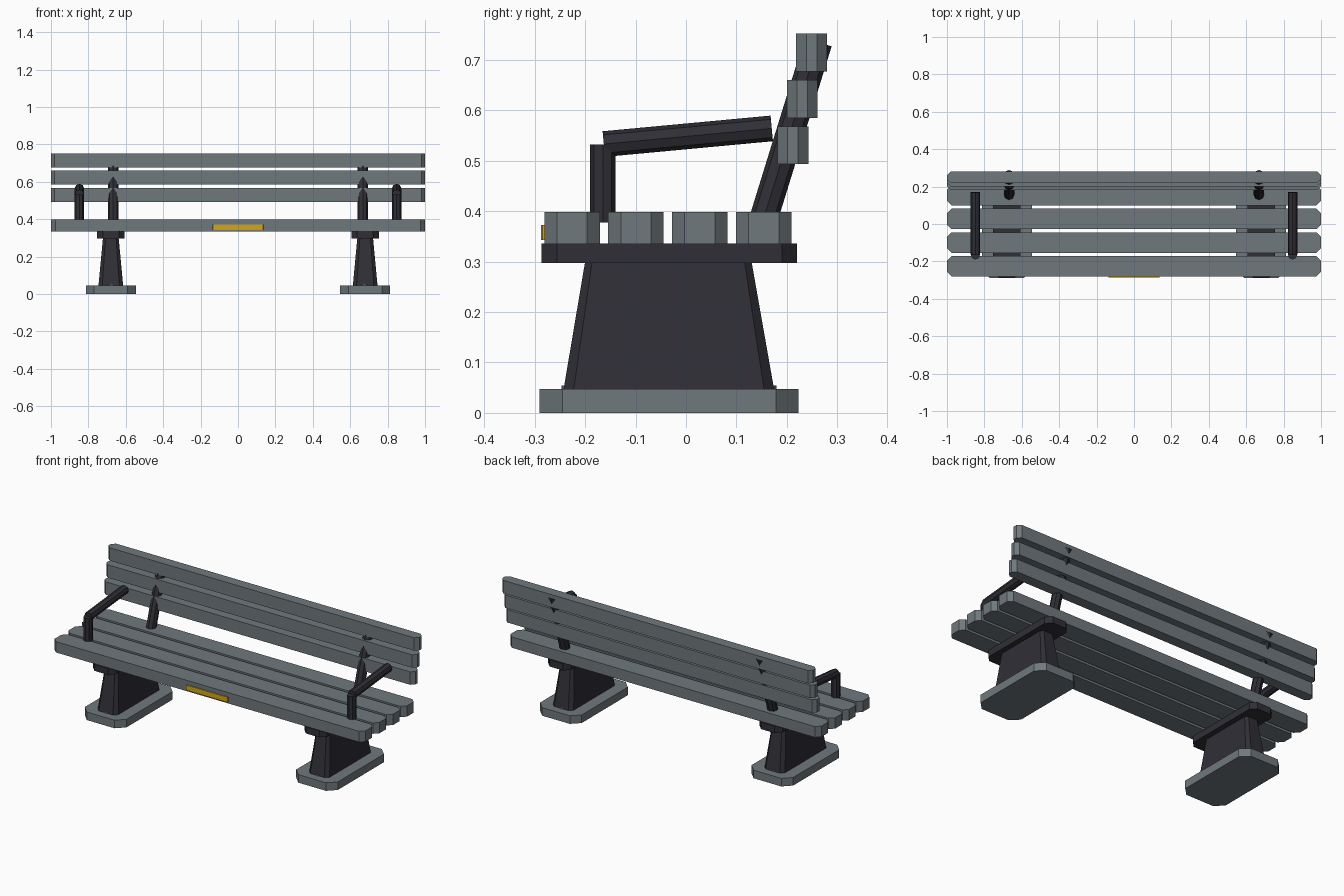
import bpy
import bmesh
from mathutils import Vector

cube = bpy.data.objects.get("Cube")
if cube:
    bpy.data.objects.remove(cube, do_unlink=True)


def material(name, color):
    mat = bpy.data.materials.new(name)
    mat.use_nodes = True
    mat.diffuse_color = (*color, 1)
    bsdf = next(n for n in mat.node_tree.nodes if n.type == "BSDF_PRINCIPLED")
    bsdf.inputs["Base Color"].default_value = (*color, 1)
    return mat


GREY = material("slate grey", (0.16, 0.19, 0.205))
DARK = material("dark iron", (0.028, 0.028, 0.037))
GOLD = material("gold", (0.65, 0.38, 0.01))


def finish(name, bm, mat):
    bmesh.ops.recalc_face_normals(bm, faces=bm.faces)
    mesh = bpy.data.meshes.new(name)
    bm.to_mesh(mesh)
    bm.free()
    mesh.materials.append(mat)
    obj = bpy.data.objects.new(name, mesh)
    bpy.context.collection.objects.link(obj)
    return obj


def outline(x0, x1, y0, y1, c):
    """Rectangle with its four corners cut off."""
    return [(x0 + c, y0), (x1 - c, y0), (x1, y0 + c), (x1, y1 - c),
            (x1 - c, y1), (x0 + c, y1), (x0, y1 - c), (x0, y0 + c)]


def block(name, low, high, z0, z1, mat):
    """Solid between a lower and an upper outline."""
    bm = bmesh.new()
    a = [bm.verts.new((x, y, z0)) for x, y in low]
    b = [bm.verts.new((x, y, z1)) for x, y in high]
    n = len(a)
    bm.faces.new(a)
    bm.faces.new(b)
    for i in range(n):
        j = (i + 1) % n
        bm.faces.new((a[i], a[j], b[j], b[i]))
    return finish(name, bm, mat)


def slab(name, x0, x1, y0, y1, c, z0, z1, mat):
    shape = outline(x0, x1, y0, y1, c)
    return block(name, shape, shape, z0, z1, mat)


def rod(name, start, end, radius, mat, sides=8):
    start, end = Vector(start), Vector(end)
    axis = end - start
    bm = bmesh.new()
    bmesh.ops.create_cone(bm, cap_ends=True, segments=sides, radius1=radius,
                          radius2=radius, depth=axis.length)
    turn = Vector((0, 0, 1)).rotation_difference(axis).to_matrix()
    bmesh.ops.rotate(bm, verts=bm.verts, matrix=turn)
    bmesh.ops.translate(bm, verts=bm.verts, vec=(start + end) / 2)
    return finish(name, bm, mat)


# Seat slats
for i in range(4):
    y = -0.226 + i * 0.1267
    slab(f"seat_slat_{i + 1}", -1, 1, y - 0.055, y + 0.055, 0.025, 0.335, 0.398, GREY)

# Backrest slats, stepping backwards as they rise
for i in range(3):
    y, z = 0.212 + i * 0.0185, 0.493 + i * 0.092
    slab(f"back_slat_{i + 1}", -1, 1, y - 0.0305, y + 0.0305, 0.02, z, z + 0.075, GREY)

# Plaque on the front edge
slab("plaque", -0.135, 0.135, -0.287, -0.279, 0.002, 0.343, 0.373, GOLD)

# Supports, back posts and armrests on both sides
for side, s in (("left", 1), ("right", -1)):
    x = 0.68 * s
    slab(f"{side}_foot", x - 0.134, x + 0.134, -0.29, 0.223, 0.045, 0, 0.047, GREY)
    block(f"{side}_pedestal", outline(x - 0.066, x + 0.066, -0.243, 0.175, 0.02),
          outline(x - 0.042, x + 0.042, -0.2, 0.13, 0.014), 0.045, 0.3, DARK)
    slab(f"{side}_seat_bracket", x - 0.073, x + 0.073, -0.286, 0.22, 0.03, 0.297, 0.336, DARK)
    for k, y in enumerate((-0.236, 0.168)):
        rod(f"{side}_foot_bolt_{k + 1}", (x, y, 0.04), (x, y, 0.054), 0.011, GREY)
    rod(f"{side}_back_post", (0.668 * s, 0.143, 0.35), (0.668 * s, 0.262, 0.735), 0.028, DARK)
    ax = 0.848 * s
    rod(f"{side}_arm_post", (ax, -0.165, 0.377), (ax, -0.165, 0.532), 0.025, DARK)
    rod(f"{side}_arm_rail", (ax, -0.163, 0.533), (ax, 0.17, 0.564), 0.0255, DARK)
